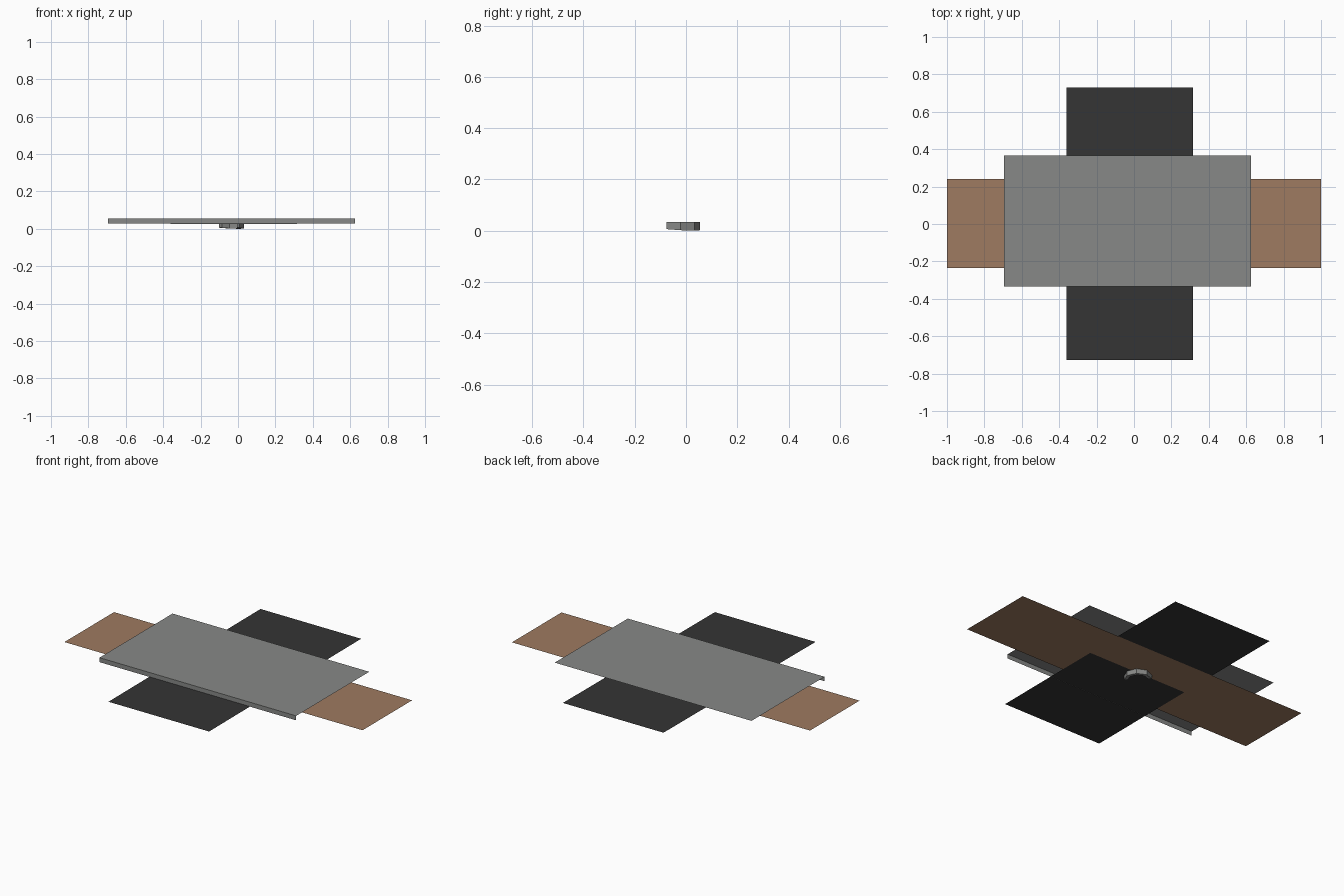
import bpy, bmesh, math

if "Cube" in bpy.data.objects:
    bpy.data.objects.remove(bpy.data.objects["Cube"])


def material(name, rgb):
    m = bpy.data.materials.new(name)
    m.diffuse_color = (*rgb, 1.0)
    m.use_nodes = True
    m.node_tree.nodes["Principled BSDF"].inputs["Base Color"].default_value = m.diffuse_color
    return m


GREY = material("warm grey", (0.245, 0.250, 0.242))
BROWN = material("tan brown", (0.345, 0.197, 0.119))
BLACK = material("charcoal", (0.035, 0.035, 0.035))


def finish(name, bm, mat):
    me = bpy.data.meshes.new(name)
    bm.to_mesh(me)
    bm.free()
    me.materials.append(mat)
    ob = bpy.data.objects.new(name, me)
    bpy.context.collection.objects.link(ob)
    return ob


def sheet(name, x0, x1, profile, mat):
    """Sweep an open (y, z) profile along x as a sheet."""
    bm = bmesh.new()
    rows = [[bm.verts.new((x, y, z)) for x in (x0, x1)] for y, z in profile]
    for a, b in zip(rows, rows[1:]):
        bm.faces.new((a[0], a[1], b[1], b[0]))
    return finish(name, bm, mat)


# top panel with a folded front lip
sheet("top_panel", -0.695, 0.625, [(-0.335, 0.028), (-0.335, 0.055), (0.365, 0.055)], GREY)

# long brown sheet under the panel
sheet("long_sheet", -1.0, 1.0, [(-0.235, 0.030), (0.24, 0.030)], BROWN)

# dark cross sheet, tilted very slightly so it passes through the brown one
sheet("cross_sheet", -0.36, 0.315, [(-0.727, 0.027), (0.73, 0.033)], BLACK)

# faceted half-ring handle underneath
bm = bmesh.new()
cx, cy, r_out, r_in = -0.046, -0.022, 0.077, 0.056
rings = []
for i in range(5):
    a = math.radians(-45 + 45 * i)
    ring = []
    for r, top in ((r_out, 0), (r_out, 1), (r_in, 1), (r_in, 0)):
        x, y = r * math.cos(a), r * math.sin(a)
        z = 0.034 if top else 0.006 * (1 - math.cos(a - math.pi / 4) * r / r_out)
        ring.append(bm.verts.new((cx + x, cy + y, z)))
    rings.append(ring)
for p, q in zip(rings, rings[1:]):
    for k in range(4):
        n = (k + 1) % 4
        bm.faces.new((p[k], p[n], q[n], q[k]))
bm.faces.new(rings[0])
bm.faces.new(rings[-1])
bmesh.ops.recalc_face_normals(bm, faces=bm.faces)
finish("handle", bm, GREY)
